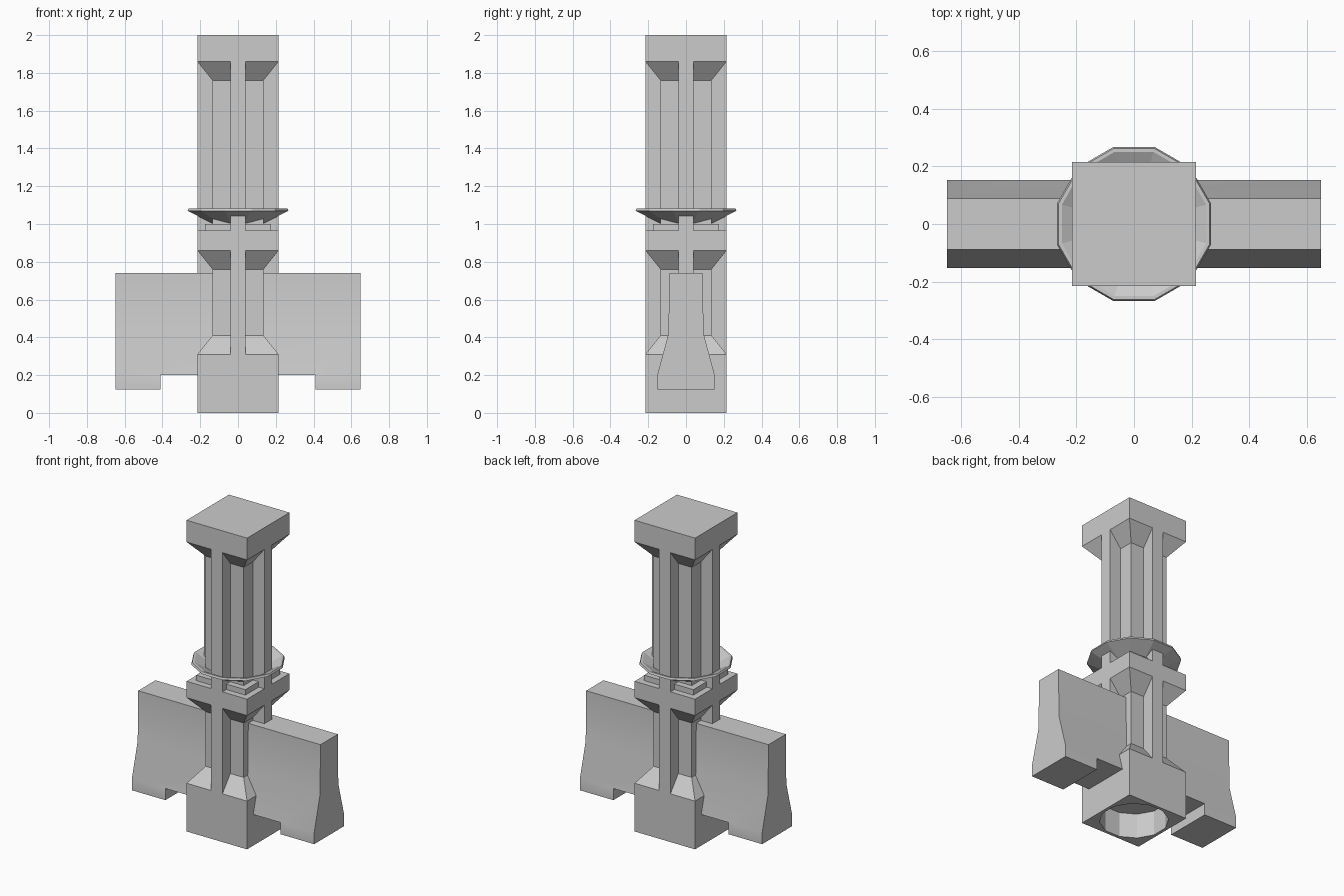
import bpy, bmesh, math

cube = bpy.data.objects.get("Cube")
if cube:
    bpy.data.objects.remove(cube, do_unlink=True)

# Single concrete colour
concrete = bpy.data.materials.new("concrete_grey")
concrete.use_nodes = True
GREY = (0.6, 0.6, 0.6, 1)
concrete.diffuse_color = GREY
concrete.node_tree.nodes["Principled BSDF"].inputs["Base Color"].default_value = GREY

HALF, CORE, RIB = 0.215, 0.135, 0.04


def finish(bm, name):
    bmesh.ops.recalc_face_normals(bm, faces=bm.faces)
    mesh = bpy.data.meshes.new(name)
    bm.to_mesh(mesh)
    bm.free()
    mesh.materials.append(concrete)
    obj = bpy.data.objects.new(name, mesh)
    bpy.context.collection.objects.link(obj)
    return obj


def lathe(name, profile, sides, closed=False):
    """Rings of flat sides; each profile point is (distance to flat side, z)."""
    bm = bmesh.new()
    rings = []
    for r, z in profile:
        r /= math.cos(math.pi / sides)
        angles = [math.tau * (i + 0.5) / sides for i in range(sides)]
        rings.append([bm.verts.new((r * math.cos(a), r * math.sin(a), z)) for a in angles])
    pairs = list(zip(rings, rings[1:]))
    if closed:
        pairs.append((rings[-1], rings[0]))
    else:
        bm.faces.new(rings[0])
        bm.faces.new(rings[-1])
    for low, high in pairs:
        for i in range(sides):
            j = (i + 1) % sides
            bm.faces.new((low[i], low[j], high[j], high[i]))
    return finish(bm, name)


def box(name, x, y, z0, z1):
    bm = bmesh.new()
    bmesh.ops.create_cube(bm, size=1)
    for v in bm.verts:
        v.co = (v.co.x * 2 * x, v.co.y * 2 * y, z0 if v.co.z < 0 else z1)
    return finish(bm, name)


def cut(obj, cutter):
    mod = obj.modifiers.new("cut", "BOOLEAN")
    mod.operation = "DIFFERENCE"
    mod.solver = "EXACT"
    mod.object = cutter
    cutter.hide_render = True
    cutter.hide_set(True)


# Lower post: base block, waist and collar
lower = lathe("lower_post", [(HALF, 0), (HALF, 0.31), (CORE, 0.41), (CORE, 0.76),
                             (HALF, 0.86), (HALF, 0.965)], 4)
# Round socket in the underside
cut(lower, lathe("socket_cutter", [(0.195, -0.1), (0.195, 0.16)], 12))

# Small step above the collar
box("collar_step", 0.175, 0.175, 0.96, 1.0)

# Upper post with flared square cap
lathe("upper_post", [(CORE, 0.99), (CORE, 1.76), (HALF, 1.86), (HALF, 2.0)], 4)

# Crossing ribs, one on the middle of each side
box("rib_front_back", RIB, HALF, 0.3, 1.9)
box("rib_left_right", HALF, RIB, 0.3, 1.9)

# Twelve-sided dish around the post
lathe("dish", [(0.12, 1.0), (0.14, 1.005), (0.267, 1.07), (0.262, 1.083),
               (0.25, 1.083), (0.14, 1.02), (0.12, 1.02)], 12, closed=True)

# Barrier wall with sloped foot, extruded along x
side = [(0.152, 0.125), (0.152, 0.2), (0.093, 0.42), (0.088, 0.74)]
outline = side + [(-y, z) for y, z in reversed(side)]
bm = bmesh.new()
ends = [[bm.verts.new((x, y, z)) for y, z in outline] for x in (-0.648, 0.648)]
for end in ends:
    bm.faces.new(end)
for i in range(len(outline)):
    j = (i + 1) % len(outline)
    bm.faces.new((ends[0][i], ends[0][j], ends[1][j], ends[1][i]))
barrier = finish(bm, "barrier_wall")
# Drainage notch under the barrier; also clears the socket
cut(barrier, box("notch_cutter", 0.41, 0.3, 0.05, 0.2))

# Soften only the shallow bend of the barrier
bpy.ops.object.select_all(action="DESELECT")
barrier.select_set(True)
bpy.context.view_layer.objects.active = barrier
bpy.ops.object.shade_smooth_by_angle(angle=math.radians(30))
